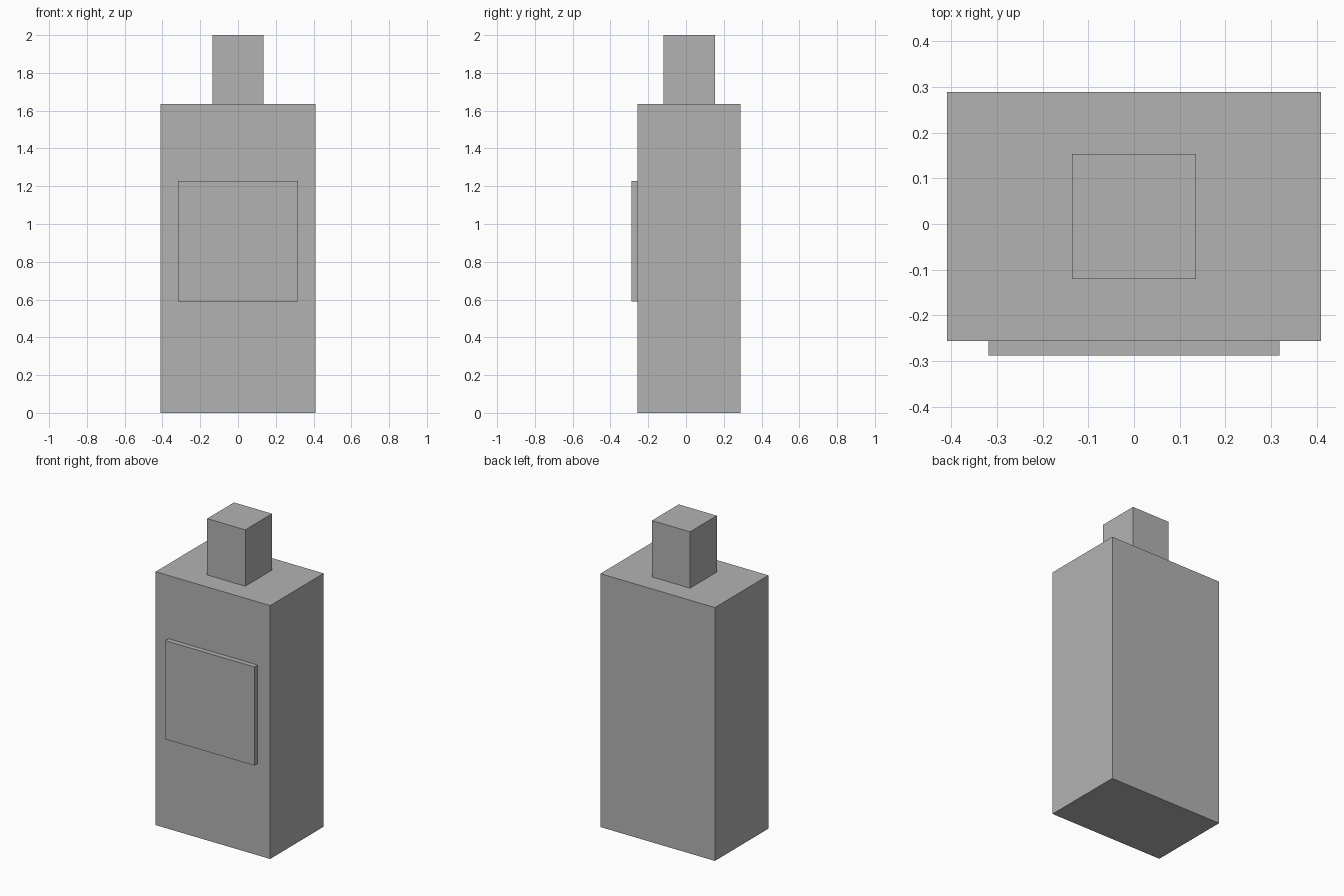
import bpy
import bmesh
from mathutils import Matrix, Vector

if "Cube" in bpy.data.objects:
    bpy.data.objects.remove(bpy.data.objects["Cube"])

grey = bpy.data.materials.new("plain_grey")
grey.diffuse_color = (0.45, 0.45, 0.45, 1.0)
grey.use_nodes = True
grey.node_tree.nodes["Principled BSDF"].inputs["Base Color"].default_value = grey.diffuse_color


def box(name, low, high):
    """Axis-aligned box between two opposite corners."""
    low, high = Vector(low), Vector(high)
    bm = bmesh.new()
    place = Matrix.Translation((low + high) / 2) @ Matrix.Diagonal((*(high - low), 1))
    bmesh.ops.create_cube(bm, size=1.0, matrix=place)
    mesh = bpy.data.meshes.new(name)
    bm.to_mesh(mesh)
    bm.free()
    mesh.materials.append(grey)
    obj = bpy.data.objects.new(name, mesh)
    bpy.context.collection.objects.link(obj)
    return obj


# Bottle body
box("bottle_body", (-0.409, -0.256, 0), (0.409, 0.289, 1.636))
# Square cap on the body's centre
box("cap", (-0.136, -0.12, 1.636), (0.136, 0.153, 2.0))
# Raised blank label on the front
box("front_label", (-0.318, -0.288, 0.591), (0.318, -0.256, 1.228))
